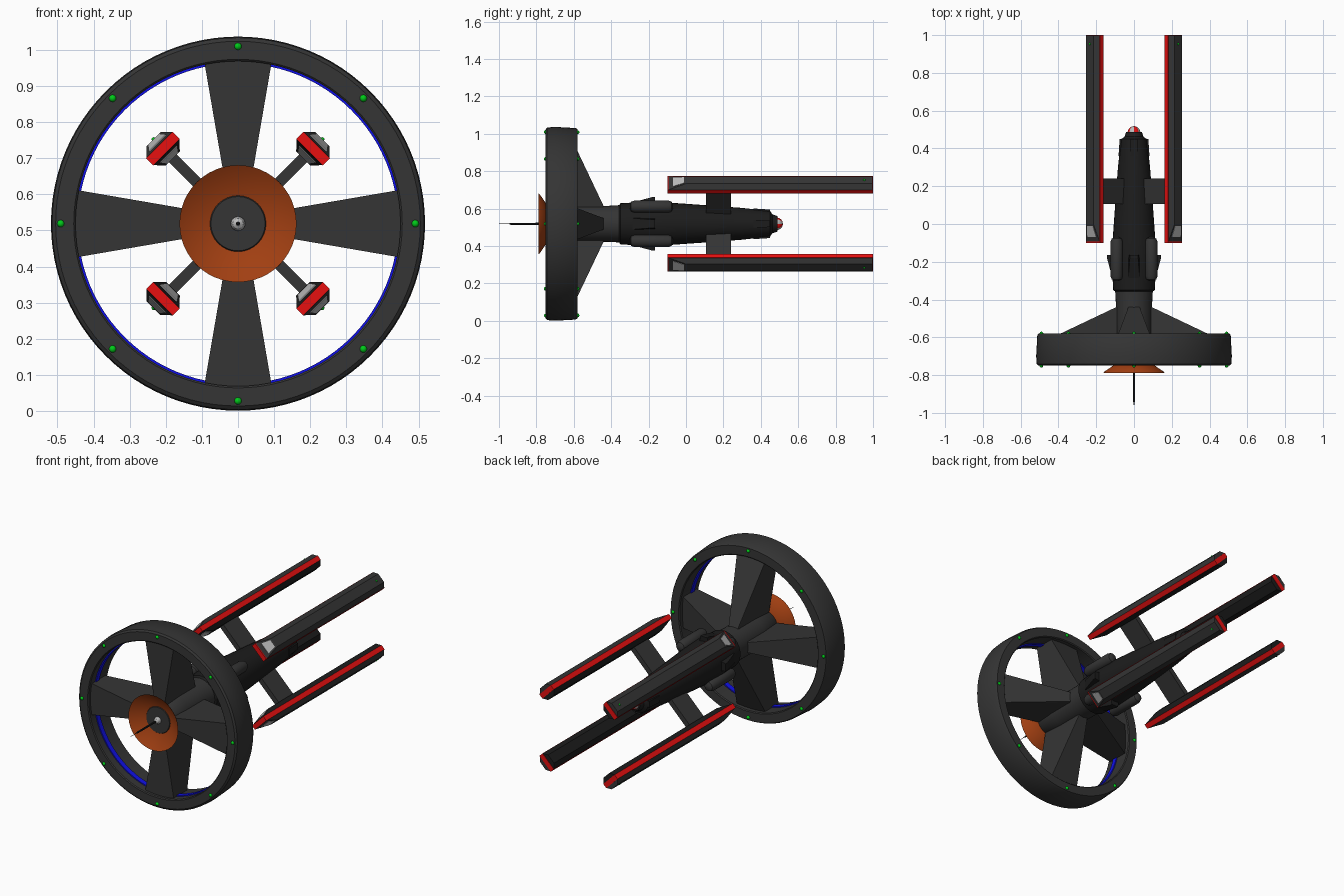
import bpy, bmesh
from math import sin, cos, pi, radians
from mathutils import Vector

if "Cube" in bpy.data.objects:
    bpy.data.objects.remove(bpy.data.objects["Cube"])

CZ = 0.519  # height of the long axis


def material(name, r, g, b):
    m = bpy.data.materials.new(name)
    m.diffuse_color = (r, g, b, 1)
    m.use_nodes = True
    m.node_tree.nodes["Principled BSDF"].inputs["Base Color"].default_value = m.diffuse_color
    return m


DARK = material("dark_grey", .035, .035, .035)
BLACK = material("near_black", .012, .012, .012)
RED = material("red", .8, .005, .005)
BLUE = material("blue", .005, .005, .8)
GREEN = material("green", .0, .6, .01)
ORANGE = material("orange", .36, .05, .006)
LIGHT = material("light_grey", .5, .5, .5)


def polar(t, y, r, a):
    """Tangent offset t, depth y, radius r, turned by angle a about the axis."""
    return Vector((r * sin(a) + t * cos(a), y, CZ + r * cos(a) - t * sin(a)))


def finish(name, bm, mats, smooth=False):
    bmesh.ops.recalc_face_normals(bm, faces=bm.faces)
    me = bpy.data.meshes.new(name)
    bm.to_mesh(me)
    bm.free()
    ob = bpy.data.objects.new(name, me)
    bpy.context.collection.objects.link(ob)
    for m in mats:
        me.materials.append(m)
    if smooth:
        bpy.ops.object.select_all(action='DESELECT')
        ob.select_set(True)
        bpy.context.view_layer.objects.active = ob
        bpy.ops.object.shade_smooth_by_angle(angle=radians(30))
    return ob


def lathe(name, profile, mats, n=32, closed=False, tan=0, rad=0, ang=0, stripe=0):
    """Revolve (radius, y) points about an axis parallel to y."""
    bm = bmesh.new()
    o = polar(tan, 0, rad, ang)
    loops = [[bm.verts.new(o + Vector((r * sin(2 * pi * k / n), y, r * cos(2 * pi * k / n))))
              for k in range(n)] for r, y in profile]
    pairs = list(zip(loops, loops[1:]))
    if closed:
        pairs.append((loops[-1], loops[0]))
    for a, b in pairs:
        for k in range(n):
            j = (k + 1) % n
            f = bm.faces.new((a[k], a[j], b[j], b[k]))
            if stripe:
                f.material_index = (k // stripe) % 2
    if not closed:
        bm.faces.new(loops[0])
        bm.faces.new(loops[-1])
    return finish(name, bm, mats, True)


def block(name, pts, a, mat):
    """Convex solid through (t, y, r) points, both +t and -t."""
    bm = bmesh.new()
    for t, y, r in pts:
        for s in (1, -1):
            bm.verts.new(polar(s * t, y, r, a))
    bmesh.ops.convex_hull(bm, input=bm.verts)
    bmesh.ops.dissolve_limit(bm, angle_limit=.01, verts=bm.verts, edges=bm.edges)
    return finish(name, bm, [mat])


def ball(name, r, y, rad, a, mat):
    bm = bmesh.new()
    bmesh.ops.create_uvsphere(bm, u_segments=12, v_segments=8, radius=r)
    bmesh.ops.translate(bm, verts=bm.verts, vec=polar(0, y, rad, a))
    return finish(name, bm, [mat], True)


# Large front ring with its blue inner band
lathe("ring", [(.45, -.745), (.455, -.75), (.505, -.75), (.515, -.742), (.518, -.70),
               (.512, -.59), (.506, -.58), (.455, -.58), (.45, -.585)], [DARK], 96, True)
lathe("ring_blue_band", [(.444, -.70), (.452, -.70), (.452, -.67), (.444, -.67)], [BLUE], 96, True)

# Green lights on both faces of the ring
for k in range(8):
    ball("ring_light_front", .01, -.75, .491, k * pi / 4, GREEN)
    ball("ring_light_rear", .01, -.58, .49, k * pi / 4, GREEN)

# Hub, dish and antenna
lathe("hub", [(.075, -.745), (.085, -.73), (.096, -.6), (.096, -.42), (.10, -.35)], [DARK])
lathe("dish", [(.162, -.788), (.09, -.742), (.01, -.735), (.01, -.73), (.09, -.736), (.158, -.782)],
      [ORANGE], 48, True)
lathe("dish_core", [(.02, -.73), (.02, -.75), (.014, -.764), (.005, -.77)], [LIGHT], 16)
lathe("antenna", [(.006, -.74), (.005, -.94), (.0015, -.945), (.001, -1.0)], [BLACK], 10)

# Body with rear collar and striped tip
lathe("body", [(.096, -.36), (.11, -.35), (.118, -.2), (.114, -.1), (.1, .1), (.085, .3),
               (.068, .45), (.05, .462), (.042, .488)], [BLACK], 32)
lathe("tail_tip", [(.034 * cos(i * pi / 12), .482 + .036 * sin(i * pi / 12)) for i in range(6)]
      + [(.001, .518)], [RED, LIGHT], 32, stripe=4)

for k in range(4):
    a = k * pi / 2          # upright and sideways parts
    d = a + pi / 4          # diagonal parts
    # Flared ring spoke with slanted rear edge
    block("spoke", [(.03, -.73, .08), (.094, -.73, .452), (.094, -.61, .452), (.03, -.44, .08),
                    (.03, -.44, .094)], a, DARK)
    # Scoop and tail panel on the body
    block("body_scoop", [(.03, -.29, .1), (.03, -.165, .1), (.03, -.285, .115),
                         (.022, -.18, .143), (.022, -.165, .143)], a, BLACK)
    block("tail_panel", [(.02, .36, .06), (.02, .36, .082), (.018, .45, .076), (.018, .45, .05)],
          a, BLACK)
    # Rounded pod beside the body
    lathe("side_pod", [(.012, -.3), (.026, -.293), (.033, -.275), (.033, -.095), (.026, -.077),
                       (.012, -.07)], [DARK], 20, rad=.13, ang=d)
    # Strut
    block("strut", [(.015, y, r) for y in (.107, .24) for r in (.06, .27)], d, DARK)
    # Long outrigger: red plate between two tapered shells
    block("outrigger_plate", [(.052, y, r) for y in (-.1, 1.0) for r in (.28, .308)], d, RED)
    for base, top in ((.307, .331), (.281, .255)):
        block("outrigger_shell", [(.052, -.098, base), (.052, .998, base), (.027, 0, top),
                                  (.027, .998, top)], d, BLACK if top < base else DARK)
        # Light window on the sloped nose
        h = top - base
        block("outrigger_window", [(t, -.098 + .098 * f, base + h * (f + e))
                                   for f, t in ((.3, .033), (.88, .022)) for e in (-.05, .1)],
              d, LIGHT)
    ball("outrigger_light", .006, .953, .33, d, GREEN)
